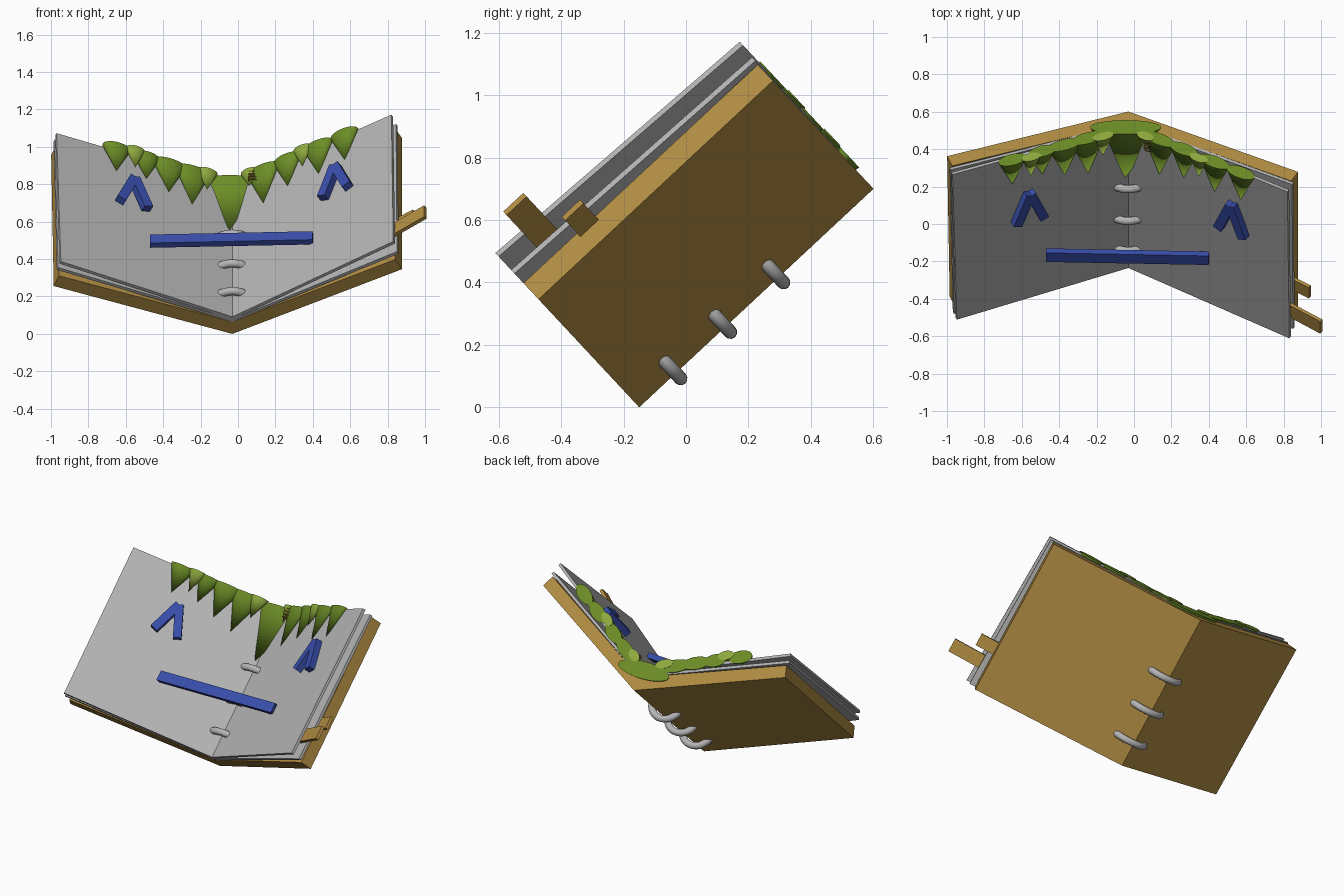
import bpy, bmesh, math
from mathutils import Matrix, Vector

cube = bpy.data.objects.get("Cube")
if cube:
    bpy.data.objects.remove(cube, do_unlink=True)

# Book frame: local x across, y up the spine, z out of the open pages
BOOK = Matrix.Translation((0, -0.15, 0)) @ Matrix.Rotation(math.radians(43), 4, 'X')
SPINE = -0.03
LEFT_TILT, RIGHT_TILT = math.radians(23), math.radians(-32)


def material(name, colour):
    m = bpy.data.materials.new(name)
    m.use_nodes = True
    m.diffuse_color = (*colour, 1)
    m.node_tree.nodes["Principled BSDF"].inputs["Base Color"].default_value = (*colour, 1)
    return m


TAN = material("tan_cover", (0.44, 0.265, 0.055))
GREY = material("paper_grey", (0.45, 0.45, 0.45))
STEEL = material("ring_grey", (0.46, 0.46, 0.46))
BLUE = material("blue", (0.04, 0.075, 0.40))
GREEN = material("leaf_green", (0.15, 0.27, 0.02))
LIME = material("light_green", (0.28, 0.41, 0.05))
BROWN = material("twig_brown", (0.27, 0.15, 0.03))


def finish(name, bm, mat, matrix=Matrix(), smooth=False):
    """Store a bmesh as an object placed in the book frame."""
    bmesh.ops.recalc_face_normals(bm, faces=bm.faces)
    mesh = bpy.data.meshes.new(name)
    bm.transform(BOOK @ matrix)
    bm.to_mesh(mesh)
    bm.free()
    mesh.materials.append(mat)
    obj = bpy.data.objects.new(name, mesh)
    bpy.context.collection.objects.link(obj)
    if smooth:
        bpy.ops.object.select_all(action='DESELECT')
        obj.select_set(True)
        bpy.context.view_layer.objects.active = obj
        bpy.ops.object.shade_smooth_by_angle(angle=math.radians(40))
    return obj


def box(name, size, mat, matrix):
    bm = bmesh.new()
    bmesh.ops.create_cube(bm, size=1)
    finish(name, bm, mat, matrix @ Matrix.Diagonal((*size, 1)))


def spread(name, spine, lefts, rights, length, thick, mat):
    """A folded sheet: inner (x, z) edge points at the foot and head."""
    bm = bmesh.new()
    loops = []
    for y, left, right in zip((0, length), lefts, rights):
        mid = Vector((SPINE, spine))
        left, right = Vector(left), Vector(right)
        dl, dr = (mid - left).normalized(), (right - mid).normalized()
        outline = [left, mid, right,
                   right + thick * Vector((dr.y, -dr.x)),
                   mid - Vector((0, thick * 1.1)),
                   left + thick * Vector((dl.y, -dl.x))]
        loops.append([bm.verts.new((p.x, y, p.y)) for p in outline])
    a, b = loops
    for i in range(6):
        j = (i + 1) % 6
        bm.faces.new((a[i], a[j], b[j], b[i]))
    for loop in loops:
        bm.faces.new((loop[0], loop[1], loop[4], loop[5]))
        bm.faces.new((loop[1], loop[2], loop[3], loop[4]))
    finish(name, bm, mat)


# Cover and two folded sheets
spread("cover", 0.088, [(-0.958, 0.425), (-0.972, 0.425)],
       [(0.84, 0.544), (0.84, 0.544)], 1.027, 0.08, TAN)
spread("lower_pages", 0.108, [(-0.962, 0.485), (-0.98, 0.46)],
       [(0.85, 0.602), (0.845, 0.574)], 1.03, 0.018, GREY)
spread("upper_pages", 0.125, [(-0.947, 0.53), (-0.97, 0.502)],
       [(0.83, 0.676), (0.82, 0.637)], 1.035, 0.018, GREY)

# Binder rings through the spine
for i, y in enumerate((0.16, 0.378, 0.611)):
    bm = bmesh.new()
    steps, sides = 32, 12
    grid = []
    for s in range(steps):
        a = math.tau * s / steps
        ring = []
        for t in range(sides):
            b = math.tau * t / sides
            r = 0.093 + 0.022 * math.cos(b)
            ring.append(bm.verts.new((1.1 * r * math.cos(a), 0.022 * math.sin(b), r * math.sin(a))))
        grid.append(ring)
    for s in range(steps):
        for t in range(sides):
            n, m = (s + 1) % steps, (t + 1) % sides
            bm.faces.new((grid[s][t], grid[n][t], grid[n][m], grid[s][m]))
    finish(f"ring_{i + 1}", bm, STEEL, Matrix.Translation((SPINE, y, 0.07)), True)

# Mouth bar
box("mouth_bar", (0.87, 0.066, 0.035), BLUE,
    Matrix.Translation((-0.035, 0.326, 0.386)) @ Matrix.Rotation(math.radians(-1.6), 4, 'Y'))

# Eyes: two angled bars on each page
for side, apex, tilt in (("right", (-0.556, 0.785, 0.392), LEFT_TILT),
                         ("left", (0.52, 0.785, 0.482), RIGHT_TILT)):
    page = Matrix.Translation(apex) @ Matrix.Rotation(tilt, 4, 'Y')
    for k, sign in (("outer", -1), ("inner", 1)):
        leg = Matrix.Translation((sign * 0.04, -0.09, 0)) @ Matrix.Rotation(sign * math.radians(21), 4, 'Z')
        box(f"{side}_eye_bar_{k}", (0.052, 0.215, 0.042), BLUE, page @ leg)

# Bookmark tabs on the page edge
box("long_tab", (0.27, 0.088, 0.02), TAN,
    Matrix.Translation((0.895, 0.153, 0.665)) @ Matrix.Rotation(math.radians(-38), 4, 'Y'))
box("short_tab", (0.17, 0.08, 0.02), TAN,
    Matrix.Translation((0.872, 0.275, 0.558)) @ Matrix.Rotation(math.radians(-36), 4, 'Y'))

# Leaf fringe: flattened cones with bases at the head edge (x, half width, length, light)
LEAVES = [(-0.65, 0.08, 0.18, 0), (-0.55, 0.055, 0.14, 1), (-0.49, 0.075, 0.17, 0),
          (-0.37, 0.095, 0.22, 0), (-0.245, 0.1, 0.26, 0), (-0.165, 0.06, 0.14, 1),
          (-0.045, 0.19, 0.37, 0), (0.06, 0.05, 0.11, 1), (0.135, 0.1, 0.26, 0),
          (0.265, 0.085, 0.21, 0), (0.345, 0.055, 0.14, 1), (0.43, 0.09, 0.22, 0),
          (0.57, 0.085, 0.2, 0)]
for i, (x, half, length, light) in enumerate(LEAVES):
    central = half > 0.15
    tilt = 0 if central else LEFT_TILT if x < SPINE else RIGHT_TILT
    z = 0.13 + abs(x - SPINE) * (0.42 if x < SPINE else 0.6) + 0.025 * light
    depth = 0.055 if central else 0.03 if light else 0.042
    bm = bmesh.new()
    bmesh.ops.create_cone(bm, cap_ends=True, segments=32, radius1=1, radius2=0, depth=length)
    place = (Matrix.Translation((x, 1.04 + 0.004 * light - length / 2, z)) @ Matrix.Rotation(tilt, 4, 'Y')
             @ Matrix.Diagonal((half, 1, depth, 1)) @ Matrix.Rotation(math.pi / 2, 4, 'X'))
    finish(f"leaf_{i + 1}", bm, LIME if light else GREEN, place, True)

# Curly twig in the fringe
curve = bpy.data.curves.new("twig", 'CURVE')
curve.dimensions = '3D'
curve.bevel_depth = 0.004
curve.bevel_resolution = 1
spline = curve.splines.new('POLY')
count = 40
spline.points.add(count - 1)
for i, point in enumerate(spline.points):
    f = i / (count - 1)
    a = f * math.tau * 3.5
    point.co = (0.08 + 0.024 * math.cos(a), 0.955 + 0.07 * f, 0.225 + 0.014 * math.sin(a), 1)
curve.materials.append(BROWN)
twig = bpy.data.objects.new("twig", curve)
bpy.context.collection.objects.link(twig)
twig.matrix_world = BOOK
bpy.ops.object.select_all(action='DESELECT')
twig.select_set(True)
bpy.context.view_layer.objects.active = twig
bpy.ops.object.convert(target='MESH')
